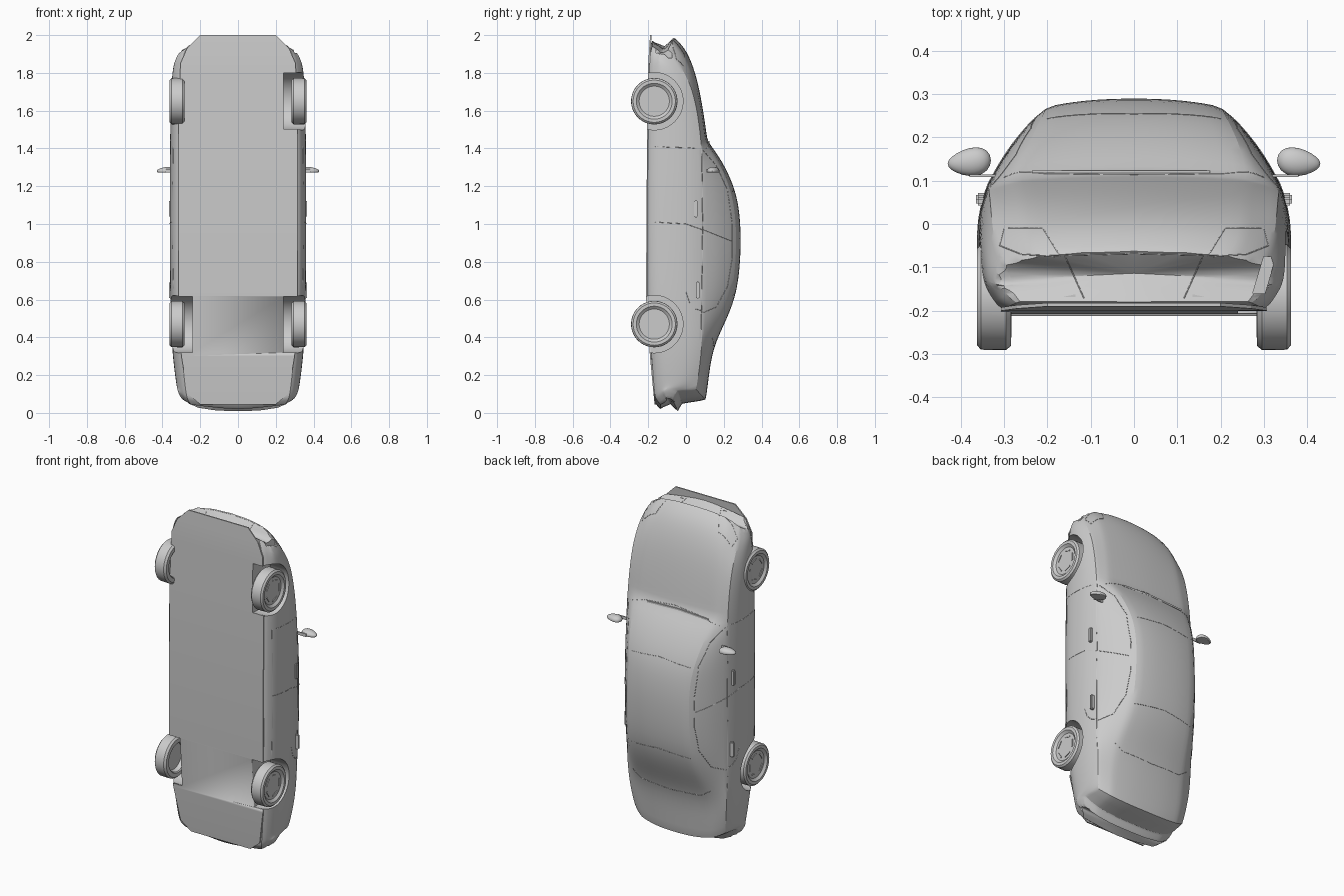
import bpy, bmesh, math
from mathutils import Vector
from mathutils.bvhtree import BVHTree

cube = bpy.data.objects.get("Cube")
if cube:
    bpy.data.objects.remove(cube, do_unlink=True)

grey = bpy.data.materials.new("light grey")
grey.use_nodes = True
grey.diffuse_color = (0.6, 0.6, 0.6, 1)
grey.node_tree.nodes["Principled BSDF"].inputs["Base Color"].default_value = (0.6, 0.6, 0.6, 1)


def finish(name, bm, angle=35):
    bmesh.ops.recalc_face_normals(bm, faces=bm.faces)
    me = bpy.data.meshes.new(name)
    bm.to_mesh(me)
    bm.free()
    ob = bpy.data.objects.new(name, me)
    bpy.context.collection.objects.link(ob)
    me.materials.append(grey)
    smooth(ob, angle)
    return ob


def smooth(ob, angle):
    bpy.ops.object.select_all(action='DESELECT')
    ob.select_set(True)
    bpy.context.view_layer.objects.active = ob
    bpy.ops.object.shade_smooth_by_angle(angle=math.radians(angle))


def box(bm, lo, hi):
    vs = bmesh.ops.create_cube(bm, size=1)["verts"]
    for v in vs:
        v.co = [a + (b - a) * (c + 0.5) for a, b, c in zip(lo, hi, v.co)]
    return vs


# Body: sections along the length (z, half width, floor, shoulder height and
# half width, top height and half width)
SECTIONS = [
    (0.008, .300, -.135, -.070, .290, -.042, .22),
    (0.030, .318, -.160, -.055, .310, -.030, .23),
    (0.048, .322, -.165, -.045, .312, -.020, .23),
    (0.068, .326, -.168, .055, .300, .106, .23),
    (0.175, .338, -.175, .070, .318, .120, .24),
    (0.345, .350, -.187, .085, .330, .142, .24),
    (0.490, .356, -.200, .088, .335, .215, .225),
    (0.650, .360, -.207, .090, .337, .278, .21),
    (0.890, .362, -.207, .090, .338, .294, .205),
    (1.050, .362, -.207, .090, .338, .287, .205),
    (1.190, .362, -.207, .090, .338, .262, .22),
    (1.340, .361, -.206, .087, .336, .190, .255),
    (1.440, .360, -.205, .080, .335, .115, .265),
    (1.580, .358, -.202, .065, .333, .096, .255),
    (1.770, .355, -.198, .030, .330, .062, .25),
    (1.900, .347, -.194, -.025, .325, .015, .25),
    (1.960, .338, -.190, -.065, .312, -.030, .24),
    (1.987, .315, -.180, -.095, .295, -.062, .22),
]


def bow(x, z):
    # nose and tail curve back towards the sides
    f = (abs(x) / .32) ** 4 * .09
    return z + f * max(0, 1 - z / .35) - f * max(0, 1 - (1.99 - z) / .35)


bm = bmesh.new()
rings = []
for z, w, yb, ys, ws, yt, wt in SECTIONS:
    lift = max(0, yt - ys)
    edge = yt - min(.02, lift * .35)
    half = [(0, yb), (w - .045, yb), (w - .012, yb + .04), (w, yb + (ys - yb) * .4),
            (w, yb + (ys - yb) * .75), (ws, ys),
            ((ws + wt) / 2 + .09 * lift, (ys + edge) / 2), (wt, edge),
            (wt * .55, yt - .004), (0, yt)]
    ring = half + [(-x, y) for x, y in half[-2:0:-1]]
    rings.append([bm.verts.new((x, y, bow(x, z))) for x, y in ring])
n = len(rings[0])
for a, b in zip(rings, rings[1:]):
    for i in range(n):
        bm.faces.new((a[i], a[(i + 1) % n], b[(i + 1) % n], b[i]))
bm.faces.new(rings[0])
bm.faces.new(rings[-1])
crease = bm.edges.layers.float.new("crease_edge")


def crease_pair(a, b, value):
    e = bm.edges.get((a, b))
    if e:
        e[crease] = value


for r, value in ((0, .6), (2, .7), (3, .8), (12, .5), (17, .6)):
    for i in range(n):
        if r in (0, 17) or 4 < i < 14:
            crease_pair(rings[r][i], rings[r][(i + 1) % n], value)
for a, b in zip(rings, rings[1:]):
    for i, value in ((1, .7), (17, .7), (5, .6), (13, .6), (7, .35), (11, .35)):
        crease_pair(a[i], b[i], value)
body = finish("body", bm)

AXLES = (.47, 1.65)
WHEEL_Y = -.168

# Cutters for wheel wells and front air openings
bm = bmesh.new()
for z in AXLES:
    for s in (1, -1):
        vs = bmesh.ops.create_cone(bm, cap_ends=True, segments=48, radius1=.152,
                                   radius2=.152, depth=.3)["verts"]
        for v in vs:
            v.co = (v.co.z + s * .39, v.co.x + WHEEL_Y, v.co.y + z)
wells = finish("wheel_well_cutter", bm)
bm = bmesh.new()
for s in (1, -1):
    box(bm, sorted((s * .135, s * .235))[:1] + [-.168, 1.95],
        sorted((s * .135, s * .235))[1:] + [-.118, 2.1])
    for v in box(bm, (-.014, -.16, 1.88), (.014, -.075, 2.1)):
        v.co.x = s * (.30 + v.co.x + (v.co.y + .12) * .3)
openings = finish("air_opening_cutter", bm)


def cut(ob, cutter):
    mod = ob.modifiers.new("cut", 'BOOLEAN')
    mod.operation = 'DIFFERENCE'
    mod.solver = 'EXACT'
    mod.object = cutter
    bpy.context.view_layer.objects.active = ob
    bpy.ops.object.modifier_apply(modifier=mod.name)


sub = body.modifiers.new("round", 'SUBSURF')
sub.levels = sub.render_levels = 2
bpy.context.view_layer.objects.active = body
bpy.ops.object.modifier_apply(modifier=sub.name)
bm = bmesh.new()
bm.from_mesh(body.data)
tree = BVHTree.FromBMesh(bm)
bm.free()
cut(body, wells)
cut(body, openings)
smooth(body, 28)

# Flat floor panel with a lip under the nose
bm = bmesh.new()
FLOOR = [(2.0, .20, -.190), (1.93, .27, -.195), (1.85, .305, -.20), (1.5, .315, -.206),
         (.62, .315, -.212), (.3, .30, -.191), (.1, .265, -.172), (.045, .2, -.166)]
rows = [[bm.verts.new((x, y + t, z)) for x, t in ((-w, 0), (w, 0), (w, .008), (-w, .008))]
        for z, w, y in FLOOR]
for a, b in zip(rows, rows[1:]):
    for i in range(4):
        bm.faces.new((a[i], a[(i + 1) % 4], b[(i + 1) % 4], b[i]))
bm.faces.new(rows[0])
bm.faces.new(rows[-1])
floor = finish("floor_panel", bm, 20)
cut(floor, wells)
for ob in (wells, openings):
    bpy.data.objects.remove(ob, do_unlink=True)

# Wheels: turned profile (distance from the car's centre, radius)
PROFILE = [(.350, 0), (.350, .080), (.356, .088), (.362, .095), (.362, .112), (.353, .122),
           (.295, .123), (.284, .113), (.283, .090), (.288, .084), (.315, .080), (.315, 0)]
for z, end in zip(AXLES, ("rear", "front")):
    for s, side in ((1, "left"), (-1, "right")):
        bm = bmesh.new()
        vs = [bm.verts.new((s * x, WHEEL_Y + r, z)) for x, r in PROFILE]
        es = [bm.edges.new(p) for p in zip(vs, vs[1:])]
        bmesh.ops.spin(bm, geom=vs + es, cent=(0, WHEEL_Y, z), axis=(1, 0, 0),
                       angle=math.tau, steps=40, use_merge=True)
        bmesh.ops.remove_doubles(bm, verts=bm.verts, dist=.0005)
        # hubcap ridges
        for k in range(5):
            t = k * math.tau / 5
            for v in box(bm, (.349, .055, -.022), (.354, .062, .022)):
                x, r, u = v.co
                v.co = (s * x, WHEEL_Y + r * math.cos(t) - u * math.sin(t),
                        z + r * math.sin(t) + u * math.cos(t))
        finish(f"{end}_{side}_wheel", bm)

# Side mirrors and door handles
for s, side in ((1, "left"), (-1, "right")):
    bm = bmesh.new()
    for v in bmesh.ops.create_uvsphere(bm, u_segments=20, v_segments=12, radius=1)["verts"]:
        x, y, z = v.co
        taper = 1 - .25 * x
        v.co = (s * (.38 + .05 * x), .143 + .032 * y * taper - .004 * x,
                max(1.272, 1.28 + .022 * z * taper))
    box(bm, (min(s * .31, s * .38), .108, 1.272), (max(s * .31, s * .38), .114, 1.29))
    finish(f"{side}_mirror", bm)
    for z, y, end in ((1.08, .052, "front"), (.65, .062, "rear")):
        bm = bmesh.new()
        box(bm, (min(s * .34, s * .364), y - .009, z - .045),
            (max(s * .34, s * .364), y + .009, z + .045))
        bmesh.ops.bevel(bm, geom=bm.edges[:], offset=.004, segments=2, affect='EDGES')
        finish(f"{end}_{side}_door_handle", bm)


# Thin trim lines laid on the body; points are given in the plane across the axis
def trim(name, axis, pts, radius=.0014):
    d = Vector([0, 0, 0])
    d[axis] = -1
    for s in (1, -1):
        cu = bpy.data.curves.new(name, 'CURVE')
        cu.dimensions = '3D'
        cu.bevel_depth = radius
        cu.bevel_resolution = 0
        path = []
        for a, b in zip(pts, pts[1:]):
            for k in range(9):
                p = [a[i] + (b[i] - a[i]) * k / 8 for i in (0, 1)]
                p.insert(axis, 3)
                hit = tree.ray_cast(Vector(p), d)[0]
                if hit:
                    path.append((hit.x * s, hit.y, hit.z))
        sp = cu.splines.new('POLY')
        sp.points.add(len(path) - 1)
        for q, co in zip(sp.points, path):
            q.co = (*co, 1)
        cu.materials.append(grey)
        ob = bpy.data.objects.new(f"{'left' if s > 0 else 'right'}_{name}", cu)
        bpy.context.collection.objects.link(ob)


# side lines: (y, z)
trim("front_door_seam", 0, [(-.165, 1.41), (.085, 1.40)])
trim("middle_door_seam", 0, [(-.165, 1.01), (0, 1.0), (.085, .97)])
trim("rear_door_seam", 0, [(0, .64), (.02, .58), (.05, .55), (.085, .54)])
trim("sill_seam", 0, [(-.165, 1.41), (-.165, .64)])
trim("belt_line", 0, [(.083, 1.40), (.088, 1.0), (.08, .37)])
trim("side_window_frame", 0, [(.09, 1.39), (.16, 1.31), (.22, 1.18), (.245, 1.0), (.245, .82),
                              (.22, .67), (.16, .56), (.09, .53)])
trim("window_pillar", 0, [(.09, .97), (.24, .91)])
# upper lines: (x, z)
trim("windshield_top_line", 1, [(0, 1.19), (.2, 1.17)])
trim("rear_window_top_line", 1, [(0, .64), (.2, .62)])
trim("hood_rear_line", 1, [(0, 1.45), (.2, 1.43), (.3, 1.40)])
trim("trunk_line", 1, [(0, .35), (.2, .36), (.26, .40)])
# front lines: (x, y)
trim("grille_line", 2, [(0, -.068), (.16, -.072), (.115, -.172)])
trim("headlight_line", 2, [(.17, -.075), (.26, -.07), (.31, -.05), (.30, -.01), (.21, -.01),
                           (.17, -.075)])

# Wipers
for x0, x1, side in ((-.235, -.03, "right"), (-.03, .175, "left")):
    bm = bmesh.new()
    for v in box(bm, (x0, -.003, -.005), (x1, .003, .005)):
        v.co.y += .121
        v.co.z += 1.437 - .05 * abs(v.co.x)
    finish(f"{side}_wiper", bm)
